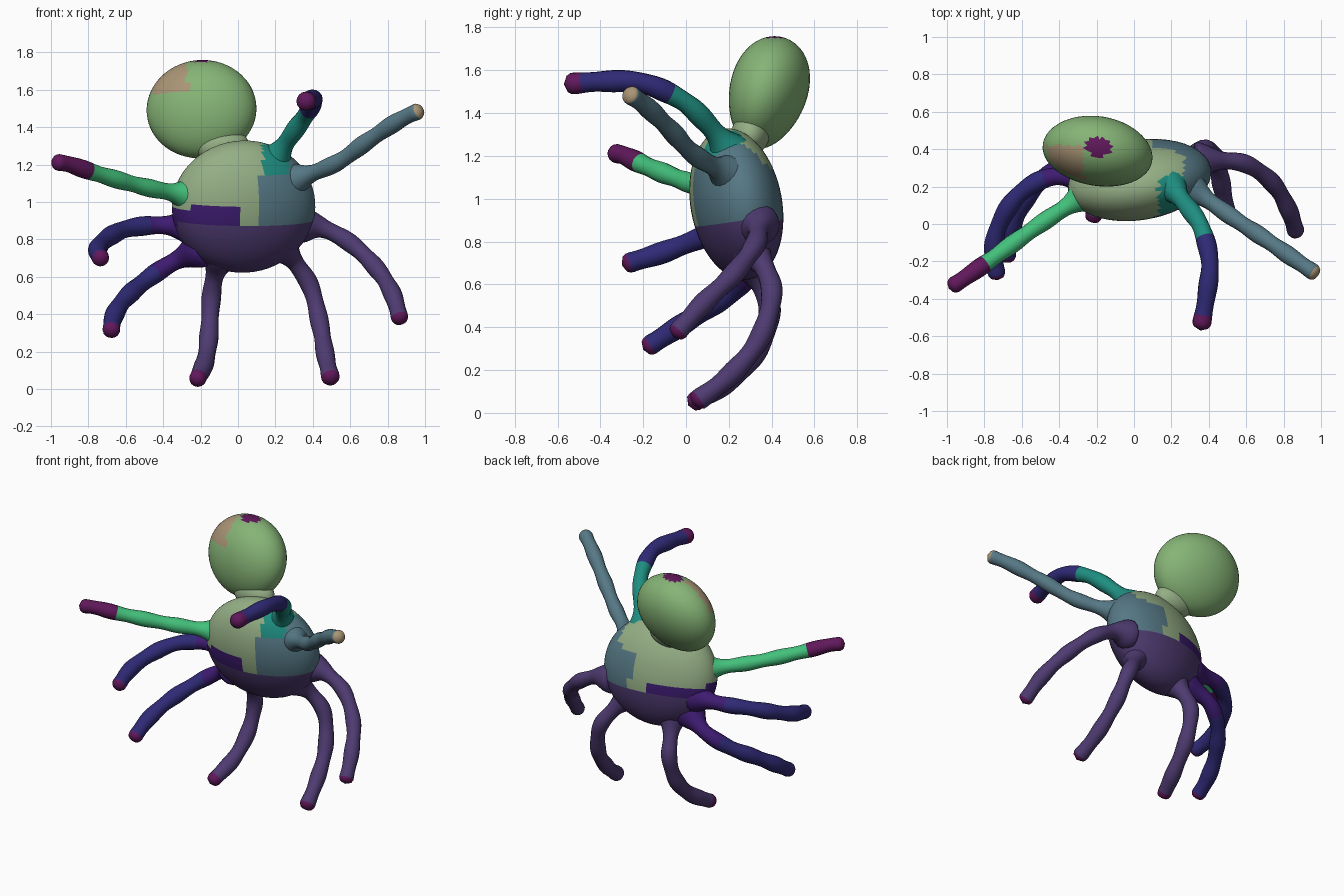
import bpy, bmesh, math
from mathutils import Matrix, Vector, Euler

if "Cube" in bpy.data.objects:
    bpy.data.objects.remove(bpy.data.objects["Cube"])


def material(name, r, g, b):
    m = bpy.data.materials.new(name)
    m.diffuse_color = (r ** 2.2, g ** 2.2, b ** 2.2, 1)
    m.use_nodes = True
    m.node_tree.nodes["Principled BSDF"].inputs["Base Color"].default_value = m.diffuse_color
    return m


pale = material("pale_green", .58, .68, .52)
head_green = material("head_green", .52, .70, .46)
rose = material("rose", .66, .58, .46)
green = material("green", .27, .75, .48)
teal = material("teal", .14, .55, .50)
slate = material("slate", .34, .47, .52)
purple = material("purple", .31, .24, .44)
violet = material("violet", .25, .13, .44)
navy = material("navy", .20, .18, .46)
magenta = material("magenta", .38, .12, .36)


def finish(name, bm, mats, pick):
    """Turn the bmesh into a smooth object, colouring faces by pick(face)."""
    for f in bm.faces:
        f.smooth = True
        f.material_index = pick(f)
    me = bpy.data.meshes.new(name)
    bm.to_mesh(me)
    bm.free()
    for m in mats:
        me.materials.append(m)
    ob = bpy.data.objects.new(name, me)
    bpy.context.collection.objects.link(ob)
    return ob


def ellipsoid(name, centre, radii, tilt, yaw, mats, pick, taper=0):
    bm = bmesh.new()
    bmesh.ops.create_uvsphere(bm, u_segments=48, v_segments=32, radius=1)
    for v in bm.verts:
        v.co.y *= 1 + taper * v.co.z
    rot = Euler((math.radians(tilt), 0, math.radians(yaw))).to_matrix().to_4x4()
    bm.transform(Matrix.Translation(centre) @ rot @ Matrix.Diagonal((*radii, 1)))
    return finish(name, bm, mats, pick)


def spline(pts, steps):
    """Catmull-Rom curve through the points."""
    p = [Vector(q) for q in pts]
    p = [2 * p[0] - p[1]] + p + [2 * p[-1] - p[-2]]
    out = []
    for i in range(1, len(p) - 2):
        a, b, c, d = p[i - 1:i + 3]
        for k in range(steps):
            t = k / steps
            out.append(.5 * (2 * b + (c - a) * t + (2 * a - 5 * b + 4 * c - d) * t * t
                             + (3 * b - a - 3 * c + d) * t ** 3))
    return out + [p[-2]]


def arm(name, pts, mats, ends, r=.047, sides=16):
    """Tapered tube with flared root and round tip; ends = path fractions of colours."""
    path = spline(pts, 12)
    dist = [0]
    for a, b in zip(path, path[1:]):
        dist.append(dist[-1] + (b - a).length)
    total = dist[-1]
    bm = bmesh.new()
    rings, x, last = [], None, None
    for i, c in enumerate(path[:-1]):
        d = (path[i + 1] - path[max(i - 1, 0)]).normalized()
        if x is None:
            x = d.orthogonal().normalized()
        else:
            x = last.rotation_difference(d) @ x
        last = d
        y = d.cross(x)
        s, left = dist[i], total - dist[i]
        rad = r + .05 * math.exp(-(s / .09) ** 2) + .003 * math.sin(s * 28)
        if left < r:
            rad *= math.sqrt(1 - (1 - left / r) ** 2)
        rings.append([bm.verts.new(c + rad * (x * math.cos(a) + y * math.sin(a)))
                      for a in (2 * math.pi * k / sides for k in range(sides))])
    tags = {}
    for i, (p, q) in enumerate(zip(rings, rings[1:])):
        for k in range(sides):
            f = bm.faces.new((p[k], p[(k + 1) % sides], q[(k + 1) % sides], q[k]))
            tags[f] = dist[i] / total
    tip = bm.verts.new(path[-1])
    for k in range(sides):
        tags[bm.faces.new((rings[-1][k], rings[-1][(k + 1) % sides], tip))] = 1
    tags[bm.faces.new(rings[0][::-1])] = 0
    return finish(name, bm, mats, lambda f: sum(tags[f] > e for e in ends))


# Body, coloured in patches
def body_patch(f):
    x, y, z = f.calc_center_median()
    if z < .88 + .1 * max(0, y - .2):
        return 3
    if x < .0 and z < .97:
        return 4
    if x > .27 or (x > .12 and z < 1.15):
        return 2
    if x > .13 and y < .25:
        return 1
    return 0


ellipsoid("body", (.03, .235, .975), (.387, .208, .357), 10, 9,
          [pale, teal, slate, purple, violet], body_patch)


# Head and neck
def head_patch(f):
    x, y, z = f.calc_center_median()
    if z > 1.75:
        return 2
    return 1 if x < -.27 and z > 1.58 and y < .42 else 0


ellipsoid("head", (-.195, .383, 1.495), (.296, .178, .268), -15, -9,
          [head_green, rose, magenta], head_patch, taper=.12)
ellipsoid("neck", (-.085, .30, 1.30), (.145, .09, .10), -10, 0,
          [pale], lambda f: 0)

# Eight arms, clockwise from upper left as seen from the front
arm("upper_left_arm", [(-.24, .17, 1.03), (-.5, .0, 1.08), (-.75, -.18, 1.15),
    (-.9, -.285, 1.20), (-.99, -.345, 1.215)], [green, magenta], [.74], .046)
arm("inner_right_arm", [(.18, .22, 1.2), (.28, .1, 1.35), (.36, -.02, 1.46),
    (.405, -.2, 1.54), (.39, -.37, 1.548), (.355, -.57, 1.535)],
    [teal, navy, magenta], [.46, .9], .049)
arm("upper_right_arm", [(.28, .21, 1.11), (.52, .04, 1.205), (.7, -.08, 1.33),
    (.86, -.19, 1.435), (.985, -.275, 1.495)], [slate, rose], [.97], .045)
arm("middle_right_arm", [(.33, .34, .88), (.45, .34, .86), (.60, .32, .78),
    (.74, .22, .645), (.825, .08, .51), (.872, -.06, .355)],
    [purple, magenta], [.95], .047)
arm("lower_right_arm", [(.22, .29, .78), (.31, .37, .67), (.39, .40, .54),
    (.44, .34, .34), (.47, .2, .17), (.50, .03, .04)],
    [purple, magenta], [.95], .048)
arm("lower_middle_arm", [(-.09, .27, .73), (-.13, .36, .58), (-.145, .39, .46),
    (-.155, .33, .29), (-.175, .2, .15), (-.225, .01, .035)],
    [purple, magenta], [.93], .049)
arm("lower_left_arm", [(-.2, .25, .75), (-.36, .3, .67), (-.5, .23, .575),
    (-.61, .08, .475), (-.665, -.06, .385), (-.68, -.2, .295)],
    [violet, navy, magenta], [.3, .95], .049)
arm("middle_left_arm", [(-.24, .25, .87), (-.45, .25, .875), (-.6, .17, .855),
    (-.7, .04, .805), (-.75, -.12, .745), (-.73, -.3, .69)],
    [violet, navy, magenta], [.25, .95], .049)
